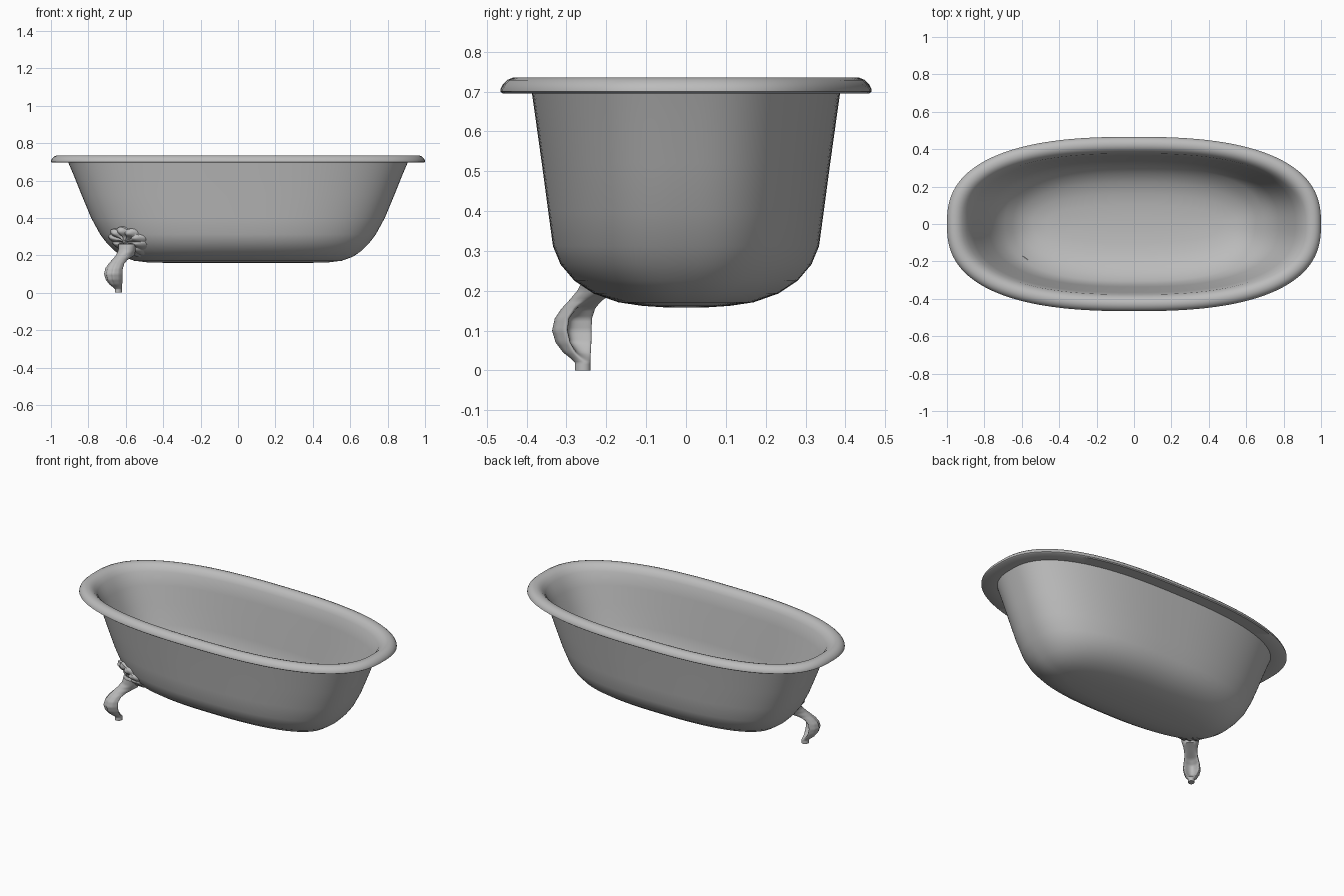
import bpy, bmesh, math
from mathutils import Vector

if "Cube" in bpy.data.objects:
    bpy.data.objects.remove(bpy.data.objects["Cube"])

grey = bpy.data.materials.new("enamel grey")
grey.diffuse_color = (0.5, 0.5, 0.5, 1)
grey.use_nodes = True
grey.node_tree.nodes["Principled BSDF"].inputs["Base Color"].default_value = grey.diffuse_color


def finish(name, bm, angle=40):
    bmesh.ops.recalc_face_normals(bm, faces=bm.faces)
    me = bpy.data.meshes.new(name)
    bm.to_mesh(me)
    bm.free()
    ob = bpy.data.objects.new(name, me)
    bpy.context.collection.objects.link(ob)
    me.materials.append(grey)
    bpy.ops.object.select_all(action='DESELECT')
    ob.select_set(True)
    bpy.context.view_layer.objects.active = ob
    bpy.ops.object.shade_smooth_by_angle(angle=math.radians(angle))
    return ob


def loft(rings, cap_start=True, cap_end=True):
    bm = bmesh.new()
    vs = [[bm.verts.new(p) for p in r] for r in rings]
    for r0, r1 in zip(vs, vs[1:]):
        n = len(r0)
        for i in range(n):
            j = (i + 1) % n
            bm.faces.new((r0[i], r0[j], r1[j], r1[i]))
    if cap_start:
        bm.faces.new(vs[0])
    if cap_end:
        bm.faces.new(vs[-1])
    return bm


def spow(v, e):
    return math.copysign(abs(v) ** e, v)


def oval(a, b, z, n=2.55, count=128):
    pts = []
    for i in range(count):
        t = 2 * math.pi * i / count
        pts.append((a * spow(math.cos(t), 2 / n), b * spow(math.sin(t), 2 / n), z))
    return pts


# Tub: outer wall, rolled rim, then inner wall down to the floor
OUTER = [(.30, .05, .158), (.48, .11, .162), (.555, .17, .171), (.615, .232, .193),
         (.662, .28, .225), (.702, .315, .266), (.737, .334, .312), (.785, .346, .40),
         (.835, .362, .52), (.875, .376, .62), (.908, .387, .697)]
RIM = [(.993, .460, .695), (1.0, .466, .700), (.999, .465, .708), (.993, .459, .719),
       (.982, .449, .729), (.967, .434, .735), (.950, .418, .735), (.932, .403, .730),
       (.917, .390, .718)]
INNER = [(a - .012, b - .010, z + (.012 if z < .3 else 0)) for a, b, z in reversed(OUTER)]
finish("bathtub", loft([oval(*s) for s in OUTER + RIM + INNER]))

# Foot frame: out points away from the tub corner, side runs across the foot
BASE = Vector((-.64, -.26, 0))
OUT = Vector((-.707, -.707, 0))
SIDE = Vector((.707, -.707, 0))


def place(s, t, z):
    return BASE + OUT * s + SIDE * t + Vector((0, 0, z))


def wall(t, z):
    """Distance along OUT at which the tub wall lies."""
    for lo, hi in zip(OUTER, OUTER[1:]):
        if z <= hi[2]:
            break
    f = max(0, (z - lo[2]) / (hi[2] - lo[2]))
    a, b = lo[0] + f * (hi[0] - lo[0]), lo[1] + f * (hi[1] - lo[1])
    s0, s1 = -.35, .4
    for _ in range(30):
        m = (s0 + s1) / 2
        p = place(m, t, z)
        if abs(p.x / a) ** 2.55 + abs(p.y / b) ** 2.55 < 1:
            s0 = m
        else:
            s1 = m
    return s0


# Curved claw leg: height, front, back, half width, amount of hollow at the back
LEG = [(0, .020, -.022, .018, 0), (.02, .020, -.022, .018, 0), (.028, .030, -.022, .022, .2),
       (.045, .056, -.018, .033, .7), (.07, .078, -.012, .043, 1), (.10, .087, -.008, .049, 1),
       (.13, .078, -.010, .047, 1), (.155, .058, -.028, .041, .8), (.175, .036, -.060, .037, .3),
       (.20, .006, -.110, .040, 0), (.225, -.020, -.110, .048, 0), (.26, -.030, -.100, .055, 0)]
rings = []
for k in range((len(LEG) - 1) * 4 + 1):
    i, f = min(k // 4, len(LEG) - 2), 0
    f = k / 4 - i
    z, front, back, w, hollow = (p + f * (q - p) for p, q in zip(LEG[i], LEG[i + 1]))
    mid, h = (front + back) / 2, (front - back) / 2
    ring = []
    for j in range(48):
        th = 2 * math.pi * j / 48
        c = math.cos(th)
        if c >= 0:
            s = mid + h * c * (1 - .09 * hollow * (1 - math.cos(8 * th)))
        else:
            s = mid - h * abs(c) ** (1 - .5 * hollow) + 1.1 * hollow * h * abs(c) ** 3
        ring.append(place(s, w * math.sin(th), z))
    rings.append(ring)
finish("claw_foot", loft(rings), 50)

# Fluted shell crest that lies against the tub above the leg
rings = []
for k in range(1, 15):
    rho = k / 14
    ring = []
    for j in range(144):
        ph = 2 * math.pi * j / 144
        lobe = abs(math.cos(5 * ph))
        r = rho * (1 - .13 * rho * (1 - lobe))
        up = math.cos(ph)
        t = .118 * r * math.sin(ph) * (1 - .45 * r * max(0, -up))
        z = .272 + .085 * r * up
        lift = .012 + .016 * lobe * math.sin(math.pi * rho) + .014 * math.cos(rho * 9) * (1 - rho)
        if k == 14:
            lift = -.008
        ring.append(place(wall(t, z) + lift, t, z))
    rings.append(ring)
finish("shell_crest", loft(rings, True, False), 50)
